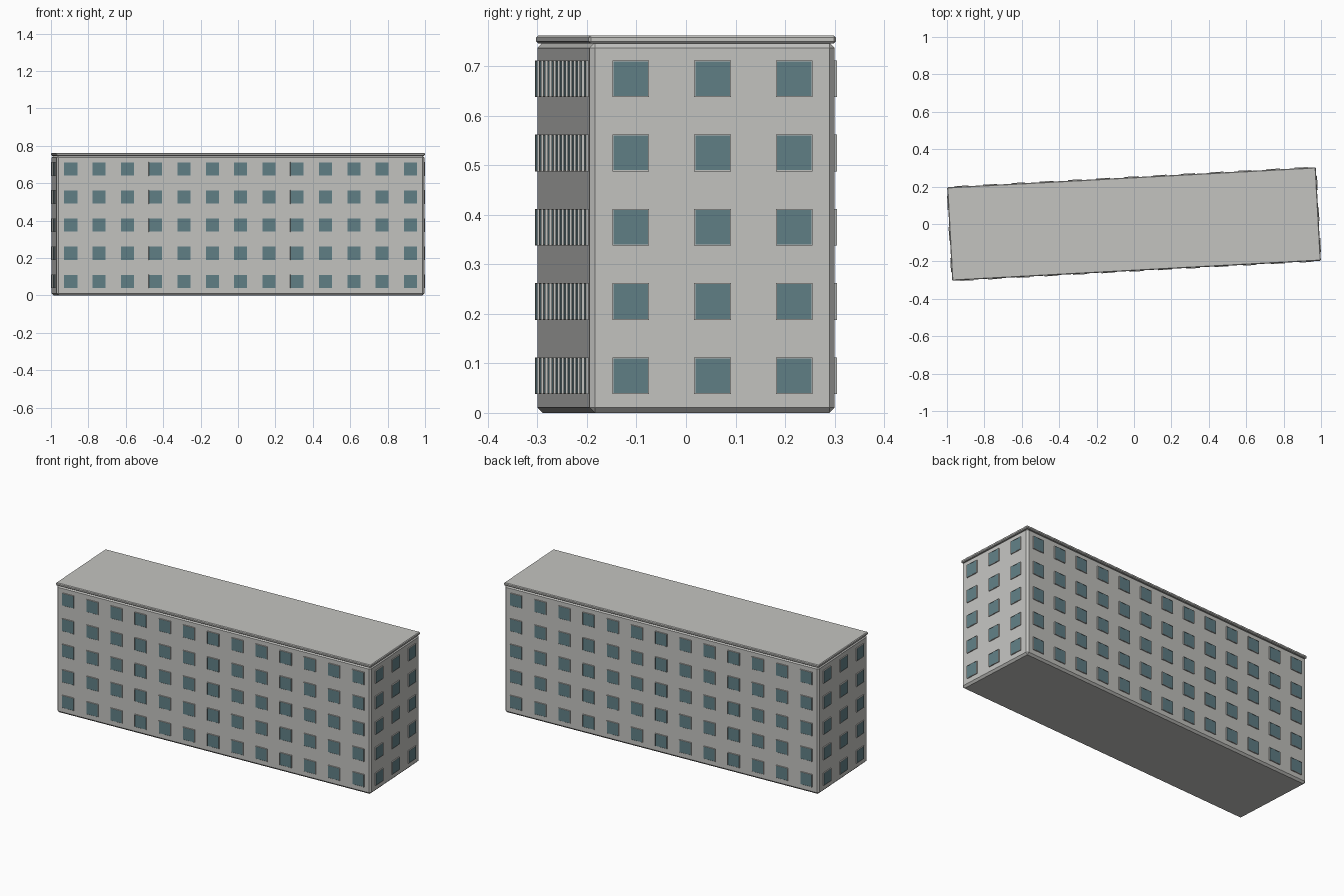
import bpy, bmesh, math
from mathutils import Matrix, Vector

cube = bpy.data.objects.get("Cube")
if cube:
    bpy.data.objects.remove(cube, do_unlink=True)


def material(name, rgb):
    m = bpy.data.materials.new(name)
    m.use_nodes = True
    m.diffuse_color = (*rgb, 1)
    m.node_tree.nodes["Principled BSDF"].inputs["Base Color"].default_value = (*rgb, 1)
    return m


WALL = material("pale grey concrete", (0.55, 0.55, 0.53))
GLASS = material("teal glass", (0.12, 0.215, 0.24))

LENGTH, WIDTH = 1.97, 0.496
TURN = Matrix.Rotation(math.radians(3.1), 4, 'Z')   # whole block sits slightly turned


def finish(name, bm, mats):
    bm.transform(TURN)
    mesh = bpy.data.meshes.new(name)
    bm.to_mesh(mesh)
    bm.free()
    for m in mats:
        mesh.materials.append(m)
    ob = bpy.data.objects.new(name, mesh)
    bpy.context.collection.objects.link(ob)
    return ob


def add_box(bm, size, centre):
    mat = Matrix.Translation(centre) @ Matrix.Diagonal((*size, 1))
    return bmesh.ops.create_cube(bm, size=1, matrix=mat)["verts"]


def bevelled_block(name, length, width, z0, z1, bevel):
    bm = bmesh.new()
    add_box(bm, (length, width, z1 - z0), (0, 0, (z0 + z1) / 2))
    bmesh.ops.bevel(bm, geom=bm.edges[:], offset=bevel, segments=1,
                    affect='EDGES', profile=0.5)
    return finish(name, bm, [WALL])


# Main block and roof slab
bevelled_block("building_body", LENGTH, WIDTH, 0, 0.748, 0.011)
bevelled_block("roof_slab", LENGTH + 0.004, WIDTH + 0.004, 0.746, 0.762, 0.004)

# Raised window boxes with a thin frame around the glass
OUTER, PROUD, FLOORS = 0.074, 0.006, 5


def window_wall(name, span, depth, columns, angle):
    bm = bmesh.new()
    pitch = span / columns
    for col in range(columns):
        for floor in range(FLOORS):
            x = (col - (columns - 1) / 2) * pitch
            z = 0.075 + floor * 0.15
            verts = add_box(bm, (OUTER, PROUD * 2, OUTER), (x, -depth / 2, z))
            faces = {f for v in verts for f in v.link_faces}
            pane = min(faces, key=lambda f: f.calc_center_median().y)
            bmesh.ops.inset_region(bm, faces=[pane], thickness=0.003)
            ring = bmesh.ops.extrude_discrete_faces(bm, faces=[pane])["faces"]
            ring[0].material_index = 1
            for v in ring[0].verts:
                v.co += Vector((0, 0.001, 0))
    bm.transform(Matrix.Rotation(angle, 4, 'Z'))
    finish(name, bm, [WALL, GLASS])


for name, span, depth, columns, quarter in (
        ("front_windows", LENGTH, WIDTH, 13, 0),
        ("left_windows", WIDTH, LENGTH, 3, 1),
        ("back_windows", LENGTH, WIDTH, 13, 2),
        ("right_windows", WIDTH, LENGTH, 3, 3)):
    window_wall(name, span, depth, columns, quarter * math.pi / 2)
